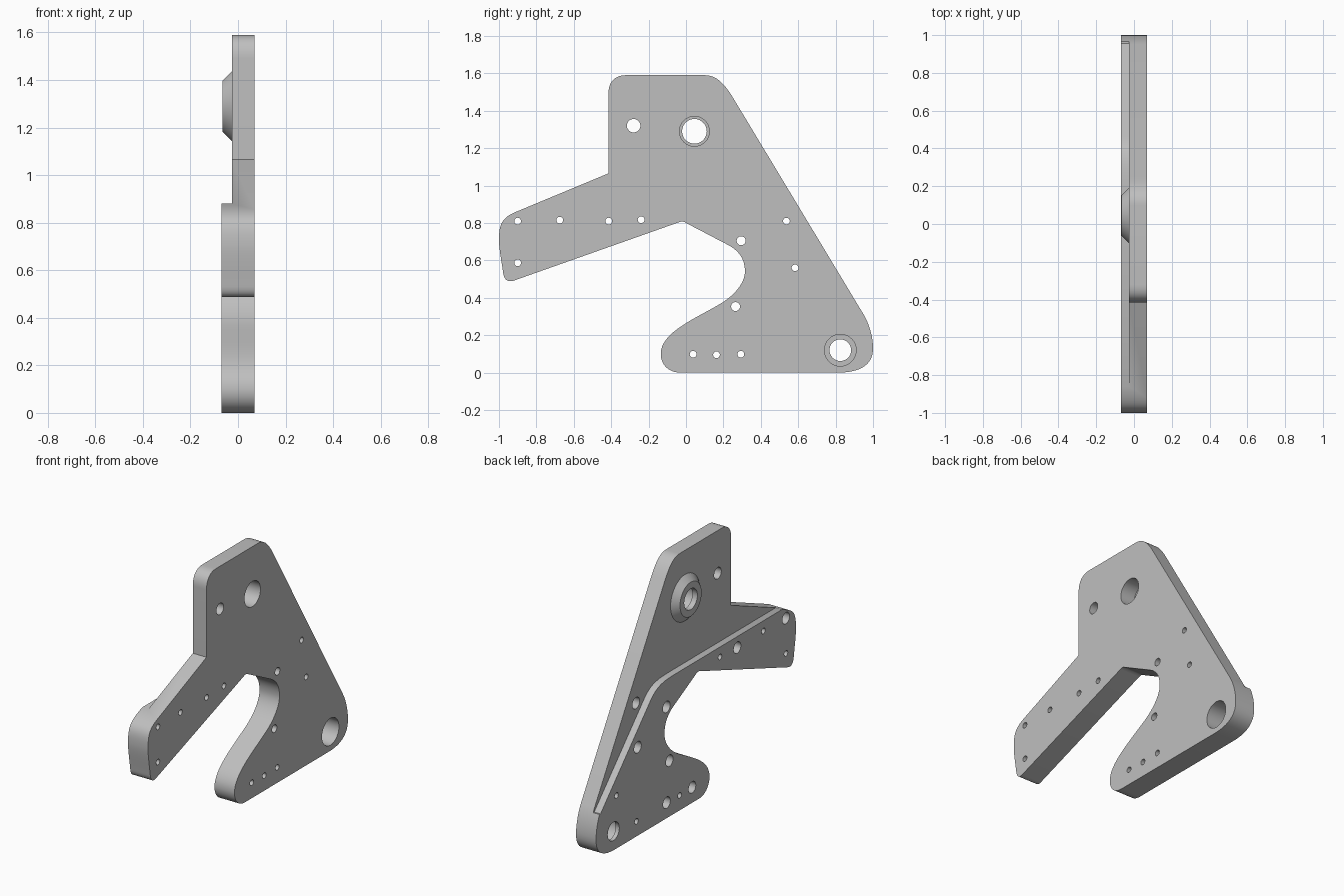
import bpy, math
from mathutils import Vector, Matrix
from mathutils.geometry import interpolate_bezier

if "Cube" in bpy.data.objects:
    bpy.data.objects.remove(bpy.data.objects["Cube"])

grey = bpy.data.materials.new("light grey")
grey.diffuse_color = (0.52, 0.52, 0.52, 1)
grey.use_nodes = True
grey.node_tree.nodes["Principled BSDF"].inputs["Base Color"].default_value = grey.diffuse_color


def trace(items):
    """Plain (y, z) points are corners; three points in a row form a curve."""
    pts = []
    for it in items:
        if isinstance(it[0], tuple):
            a, b, c = (Vector((*p, 0)) for p in it)
            pts += [tuple(p[:2]) for p in
                    interpolate_bezier(Vector((*pts[-1], 0)), a, b, c, 16)[1:]]
        else:
            pts.append(it)
    return pts


def prism(name, pts, x0, x1):
    n = len(pts)
    verts = [(x, y, z) for x in (x0, x1) for y, z in pts]
    faces = [list(range(n))[::-1], list(range(n, 2 * n))]
    faces += [(i, (i + 1) % n, n + (i + 1) % n, n + i) for i in range(n)]
    me = bpy.data.meshes.new(name)
    me.from_pydata(verts, [], faces)
    ob = bpy.data.objects.new(name, me)
    bpy.context.collection.objects.link(ob)
    bpy.context.view_layer.objects.active = ob
    bpy.ops.object.mode_set(mode='EDIT')
    bpy.ops.mesh.select_all(action='SELECT')
    bpy.ops.mesh.normals_make_consistent(inside=False)
    bpy.ops.object.mode_set(mode='OBJECT')
    return ob


def cone(name, y, z, x0, x1, r0, r1, n=32):
    bpy.ops.mesh.primitive_cone_add(vertices=n, radius1=r0, radius2=r1, depth=x1 - x0)
    ob = bpy.context.object
    ob.name = name
    ob.data.transform(Matrix.Translation(((x0 + x1) / 2, y, z)) @ Matrix.Rotation(math.pi / 2, 4, 'Y'))
    return ob


def combine(ob, tool, op):
    mod = ob.modifiers.new("cut", 'BOOLEAN')
    mod.object, mod.operation, mod.solver = tool, op, 'EXACT'
    bpy.context.view_layer.objects.active = ob
    bpy.ops.object.modifier_apply(modifier=mod.name)
    bpy.data.objects.remove(tool)


# full-thickness bracket plate
plate = prism("bracket_plate", trace([
    (-0.415, 1.065), (-0.415, 1.49),
    ((-0.415, 1.55), (-0.385, 1.59), (-0.32, 1.59)),
    (0.10, 1.59),
    ((0.16, 1.59), (0.20, 1.55), (0.245, 1.48)),
    (0.95, 0.31),
    ((0.985, 0.25), (1.0, 0.18), (1.0, 0.13)),
    ((1.0, 0.04), (0.93, 0.0), (0.81, 0.0)),
    (-0.03, 0.0),
    ((-0.09, 0.0), (-0.135, 0.04), (-0.135, 0.10)),
    ((-0.135, 0.21), (0.03, 0.28), (0.17, 0.36)),
    ((0.26, 0.41), (0.315, 0.48), (0.315, 0.54)),
    ((0.315, 0.60), (0.29, 0.65), (0.22, 0.685)),
    (0.0, 0.80),
    ((-0.01, 0.808), (-0.025, 0.81), (-0.04, 0.803)),
    (-0.92, 0.492),
    ((-0.955, 0.48), (-0.972, 0.50), (-0.977, 0.53)),
    ((-0.985, 0.59), (-1.0, 0.66), (-1.0, 0.71)),
    ((-1.0, 0.79), (-0.985, 0.825), (-0.92, 0.855)),
]), -0.07, 0.07)

# step that thins the upper part on the left side
combine(plate, prism("step_cutter", trace([
    (-1.5, 0.88), (0.20, 0.88),
    ((0.34, 0.88), (0.40, 0.87), (0.47, 0.79)),
    (0.955, 0.28), (1.5, 0.28), (1.5, 2.0), (-1.5, 2.0),
]), -0.3, -0.026), 'DIFFERENCE')

# tapered boss round the upper pivot
combine(plate, cone("boss", 0.045, 1.29, -0.065, 0.0, 0.108, 0.173, 48), 'UNION')

# bores: y, z, radius, start x, end x
bores = [
    (0.045, 1.29, 0.066, -0.2, 0.2), (0.045, 1.29, 0.08, -0.03, 0.2),
    (0.825, 0.12, 0.058, -0.2, 0.2), (0.825, 0.12, 0.085, -0.045, 0.2),
    (-0.28, 1.32, 0.036, -0.2, 0.2),
    (0.295, 0.705, 0.024, -0.2, 0.2), (0.265, 0.353, 0.024, -0.2, 0.2),
]
# small bolt holes
for y, z in [(-0.9, 0.81), (-0.9, 0.587), (-0.675, 0.815), (-0.413, 0.81), (-0.24, 0.817),
             (0.537, 0.81), (0.583, 0.56), (0.038, 0.098), (0.163, 0.095), (0.293, 0.098)]:
    bores.append((y, z, 0.018, -0.2, 0.2))
# counterbores on the left side
for y, z in [(-0.9, 0.81), (-0.413, 0.81), (0.295, 0.705), (0.265, 0.353),
             (0.583, 0.56), (0.038, 0.098), (0.293, 0.098)]:
    bores.append((y, z, 0.036, -0.2, -0.01))
bores.append((0.537, 0.81, 0.036, -0.2, 0.02))
# blind dowel holes
for y, z in [(0.795, 0.335), (0.595, 0.095)]:
    bores.append((y, z, 0.018, -0.2, -0.02))
for y, z, r, x0, x1 in bores:
    combine(plate, cone("bore", y, z, x0, x1, r, r), 'DIFFERENCE')

plate.data.materials.clear()
plate.data.materials.append(grey)
for p in plate.data.polygons:
    p.material_index = 0
bpy.ops.object.select_all(action='DESELECT')
plate.select_set(True)
bpy.context.view_layer.objects.active = plate
bpy.ops.object.shade_smooth_by_angle(angle=math.radians(30))
